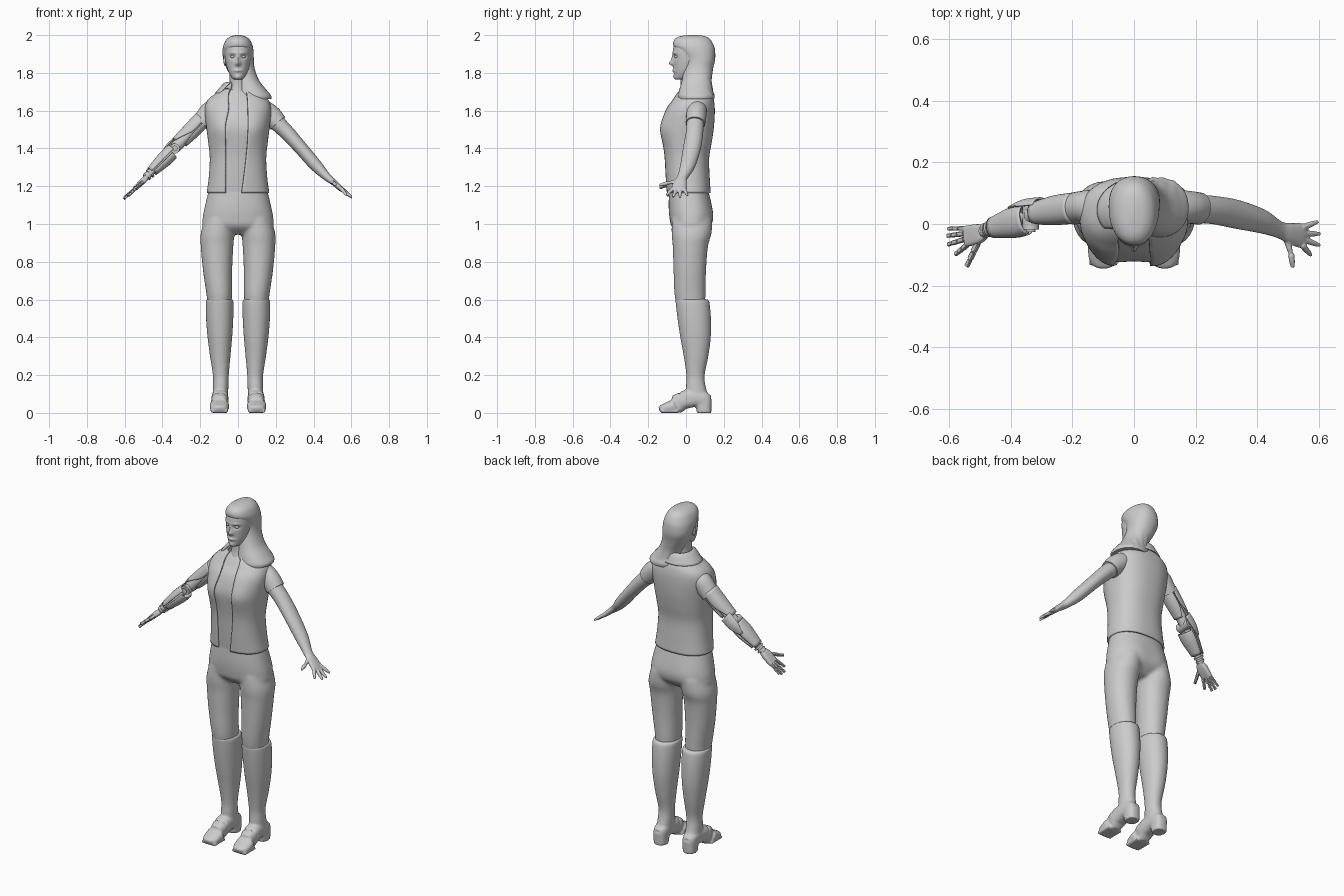
import bpy, bmesh, math
from mathutils import Vector

TAU = 2 * math.pi


def R(z, rx, yf, yb, cx=0, *extra):
    """Horizontal ring from front/back extents."""
    return (cx, (yf + yb) / 2, z, rx, (yb - yf) / 2) + extra


def spow(v, p):
    return math.copysign(abs(v) ** p, v)


def resample(rings, sub):
    out, last = [], len(rings) - 1
    for i in range(last):
        a, b, c, d = (rings[max(0, min(last, k))] for k in (i - 1, i, i + 1, i + 2))
        for s in range(sub):
            t = s / sub
            out.append([0.5 * (2 * q + (r - p) * t + (2 * p - 5 * q + 4 * r - w) * t * t
                        + (3 * q - p - 3 * r + w) * t ** 3) for p, q, r, w in zip(a, b, c, d)])
    return out + [list(rings[-1])]


def loft(bm, rings, n=32, e=2.0, sub=6, level=False):
    """Skin (x, y, z, a, b[, t0, t1]) rings; t0..t1 leaves an open arc."""
    S = resample(rings, sub)
    P = [Vector(s[:3]) for s in S]
    arc, rows = len(S[0]) > 5, []
    for i, s in enumerate(S):
        u, v = Vector((1, 0, 0)), Vector((0, 1, 0))
        if not level:
            t = (P[min(i + 1, len(P) - 1)] - P[max(i - 1, 0)]).normalized()
            ref = u if abs(t.y) > 0.9 else v
            u = (ref - t * ref.dot(t)).normalized()
            v = t.cross(u)
        t0, t1 = s[5:7] if arc else (0, TAU)
        row = []
        for k in range(n + (1 if arc else 0)):
            a = t0 + (t1 - t0) * k / n
            row.append(bm.verts.new(P[i] + u * s[3] * spow(math.sin(a), 2 / e)
                                    - v * s[4] * spow(math.cos(a), 2 / e)))
        rows.append(row)
    m = len(rows[0])
    for r0, r1 in zip(rows, rows[1:]):
        for k in range(m if not arc else m - 1):
            bm.faces.new((r0[k], r0[(k + 1) % m], r1[(k + 1) % m], r1[k]))
    if not arc:
        bm.faces.new(rows[0][::-1])
        bm.faces.new(rows[-1])


def rod(bm, p, q, a, b=None, e=2.0, n=16):
    loft(bm, [(*p, a, b or a), (*q, a, b or a)], n, e, 1)


def ball(bm, c, r):
    res = bmesh.ops.create_uvsphere(bm, u_segments=20, v_segments=12, radius=1)
    for v in res['verts']:
        v.co = Vector([c[i] + v.co[i] * r[i] for i in range(3)])


def bump(bm, c, r, d):
    for v in bm.verts:
        q = sum(((v.co[i] - c[i]) / r[i]) ** 2 for i in range(3))
        v.co += Vector(d) * math.exp(-q)


def finish(name, bm, voxel=0, smooth=0, thick=0, mirror=False, angle=40):
    bmesh.ops.recalc_face_normals(bm, faces=bm.faces[:])
    me = bpy.data.meshes.new(name)
    bm.to_mesh(me)
    bm.free()
    ob = bpy.data.objects.new(name, me)
    bpy.context.collection.objects.link(ob)
    bpy.ops.object.select_all(action='DESELECT')
    ob.select_set(True)
    bpy.context.view_layer.objects.active = ob
    bpy.ops.object.shade_smooth_by_angle(angle=math.radians(angle))
    if thick:
        md = ob.modifiers.new('thickness', 'SOLIDIFY')
        md.thickness, md.offset = thick, 0
    if voxel:
        md = ob.modifiers.new('blend', 'REMESH')
        md.mode, md.voxel_size, md.use_smooth_shade = 'VOXEL', voxel, True
    if smooth:
        md = ob.modifiers.new('soften', 'SMOOTH')
        md.factor, md.iterations = 0.5, smooth
    if mirror:
        ob.modifiers.new('mirror', 'MIRROR')
    return ob


# head: skull loft with sculpted face
bm = bmesh.new()
loft(bm, [R(1.765, .015, -.052, -.01), R(1.772, .03, -.06, .02), R(1.80, .048, -.064, .06),
          R(1.83, .059, -.066, .09), R(1.87, .067, -.068, .11), R(1.91, .070, -.07, .12),
          R(1.95, .066, -.06, .11), R(1.98, .04, -.02, .08)], 96, 2.1, 9, True)
bump(bm, (0, -.07, 1.868), (.010, .05, .024), (0, -.010, 0))
bump(bm, (0, -.07, 1.850), (.014, .05, .012), (0, -.018, 0))
bump(bm, (0, -.07, 1.812), (.022, .05, .008), (0, -.008, 0))
bump(bm, (0, -.06, 1.778), (.02, .05, .012), (0, -.006, 0))
for s in (-1, 1):
    bump(bm, (s * .029, -.065, 1.886), (.017, .05, .011), (0, .011, 0))
    bump(bm, (s * .03, -.06, 1.906), (.022, .05, .007), (0, -.004, 0))
    ball(bm, (s * .028, -.049, 1.886), (.012, .012, .009))
ball(bm, (-.069, .022, 1.865), (.008, .016, .028))
finish('head', bm)

# neck
bm = bmesh.new()
loft(bm, [R(1.64, .075, -.06, .10), R(1.70, .052, -.035, .09), R(1.75, .044, -.028, .085),
          R(1.82, .046, -.03, .09)], level=True)
finish('neck', bm)

# hair swept over one shoulder
bm = bmesh.new()
loft(bm, [R(2.0, .012, .015, .06), R(1.993, .04, -.035, .105), R(1.975, .063, -.062, .13),
          R(1.945, .077, -.067, .147), R(1.915, .082, -.045, .154), R(1.87, .081, -.012, .154, .003),
          R(1.82, .074, -.012, .143, .015), R(1.76, .070, -.022, .135, .042),
          R(1.71, .085, -.036, .14, .066), R(1.68, .10, -.043, .149, .075),
          R(1.662, .096, -.04, .147, .08)], 48, 2.2, 6, True)
for v in bm.verts:
    if v.co.z < 1.76:
        v.co.z += .10 * max(0, .05 - v.co.x) * (1.76 - v.co.z) / .1
for s in range(5):
    bump(bm, (.13 - s * .035, .14, 1.70), (.008, .05, .07), (0, .004, 0))
finish('hair', bm, angle=60)

# torso profile shared by shirt and open vest
profile = [(1.165, .160, -.096, .125), (1.25, .149, -.103, .120), (1.35, .144, -.110, .117),
           (1.44, .153, -.120, .132), (1.52, .163, -.122, .143), (1.60, .170, -.104, .147),
           (1.65, .158, -.072, .143), (1.685, .118, -.05, .132), (1.712, .075, -.03, .11)]


def bust(bm):
    for s in (-1, 1):
        bump(bm, (s * .09, -.12, 1.505), (.065, .09, .07), (0, -.017, 0))


bm = bmesh.new()
loft(bm, [R(z, rx - .008, yf + .007, yb - .008) for z, rx, yf, yb in profile], 48, 2.4, 5, True)
bust(bm)
finish('shirt', bm)

bm = bmesh.new()
rings = []
for i, (z, rx, yf, yb) in enumerate(profile):
    right, left = (.018, .03, .042, .05, .052, .052, .05, .047, .04)[i], .066 if z < 1.6 else .05
    left = min(left, .04 if i == 8 else left)
    t0, t1 = (math.asin((x / rx) ** 1.2) for x in (right, left))
    rings.append(R(z, rx, yf, yb, 0, t0, TAU - t1))
loft(bm, rings, 72, 2.4, 5, True)
bust(bm)
finish('vest', bm, thick=.011)

# folded vest collar
bm = bmesh.new()
loft(bm, [(0, .045, 1.70, .070, .080, .6, TAU - .6), (0, .045, 1.745, .060, .068, .6, TAU - .6),
          (0, .045, 1.738, .078, .080, .75, TAU - .75), (0, .045, 1.692, .118, .098, .95, TAU - .95)],
     40, 2, 4, True)
finish('collar', bm, thick=.007)

# short sleeves
for name, s, k in (('left_sleeve', 1, 1), ('right_sleeve', -1, .93)):
    bm = bmesh.new()
    loft(bm, [(s * .10, .055, 1.615, .050, .045), (s * .14, .056, 1.60, .054, .054),
              (s * .18 * k, .054, 1.567, .053, .056), (s * .212 * k, .05, 1.533, .052, .050)])
    finish(name, bm)

# trousers
bm = bmesh.new()
loft(bm, [R(1.20, .150, -.088, .113), R(1.10, .174, -.092, .135), R(1.03, .187, -.087, .140),
          R(.985, .18, -.075, .125), R(.945, .08, -.03, .08)], 48, 2.3, 6, True)
for s in (-1, 1):
    loft(bm, [R(1.03, .08, -.075, .13, s * .095), R(.95, .089, -.076, .133, s * .108),
              R(.88, .086, -.070, .116, s * .111), R(.75, .077, -.066, .106, s * .108),
              R(.62, .067, -.060, .103, s * .099), R(.54, .06, -.04, .10, s * .098)], 40, 2.1, 6, True)
    bump(bm, (s * .085, .14, 1.03), (.07, .08, .07), (0, .008, 0))
finish('trousers', bm, .009, 5)

# tall boots with heels
bm = bmesh.new()
loft(bm, [R(.602, .067, -.055, .112, .097), R(.585, .073, -.055, .124, .097),
          R(.50, .072, -.045, .132, .097), R(.40, .065, -.03, .131, .096),
          R(.30, .054, -.012, .118, .094), R(.20, .042, .002, .099, .091),
          R(.14, .041, .0, .104, .092), R(.07, .041, -.005, .125, .094)], 40, 2.1, 6, True)
loft(bm, [(.095, .128, .065, .028, .026), (.095, .10, .07, .04, .04), (.095, .05, .078, .043, .046),
          (.096, -.01, .068, .046, .048), (.098, -.06, .040, .051, .036), (.099, -.11, .026, .048, .025),
          (.099, -.135, .022, .034, .017), (.099, -.143, .02, .012, .009)], 32, 2.6)
loft(bm, [R(0, .037, .058, .134, .095), R(.07, .040, .045, .136, .095)], 32, 2.6, 1, True)
rod(bm, (.099, -.04, .009), (.099, -.135, .009), .046, .009, 4)
finish('boots', bm, .006, 3, mirror=True)

# natural left arm and hand
bm = bmesh.new()
loft(bm, [(.15, .055, 1.59, .045, .047), (.20, .05, 1.542, .046, .044), (.26, .045, 1.483, .046, .040),
          (.33, .032, 1.405, .047, .036), (.41, .01, 1.313, .040, .033), (.47, -.018, 1.25, .028, .022),
          (.505, -.03, 1.222, .034, .017), (.54, -.037, 1.190, .041, .014), (.555, -.04, 1.177, .036, .010)])
fingers = [((.545, -.068, 1.19), (.575, -.103, 1.152)), ((.55, -.050, 1.182), (.603, -.070, 1.142)),
           ((.55, -.031, 1.182), (.604, -.032, 1.139)), ((.545, -.012, 1.19), (.597, .008, 1.15))]
for p, q in fingers + [((.495, -.05, 1.225), (.512, -.105, 1.215)), ((.51, -.10, 1.216), (.515, -.142, 1.205))]:
    p, q = Vector(p), Vector(q)
    loft(bm, [(*p, .011, .011), (*p.lerp(q, .55), .0095, .0095), (*q, .006, .006)], 14, sub=4)
finish('left_arm', bm, .004, 4)

# mechanical right arm: inner struts and joints
bm = bmesh.new()
rod(bm, (-.14, .055, 1.60), (-.335, .028, 1.403), .030)
rod(bm, (-.335, .028, 1.403), (-.49, -.025, 1.245), .019)
rod(bm, (-.335, -.018, 1.400), (-.335, .070, 1.400), .027, n=24)
rod(bm, (-.335, -.026, 1.400), (-.335, .078, 1.400), .015, n=24)
for x, y, z, r in ((-.462, -.014, 1.272, .027), (-.476, -.019, 1.257, .024)):
    rod(bm, (x, y, z), (x - .007, y - .002, z - .007), r, n=24)
finish('arm_joints', bm, angle=30)

# mechanical arm armour plates
plates = {
    'upper_arm_outer_plate': [(-.19, .052, 1.552, .047, .044, -1.7, 1.7), (-.25, .045, 1.49, .045, .043, -1.7, 1.7),
                              (-.315, .034, 1.424, .036, .040, -.9, .9)],
    'upper_arm_inner_plate': [(-.18, .052, 1.56, .043, .042, 1.9, 4.4), (-.25, .045, 1.49, .042, .041, 1.9, 4.4),
                              (-.30, .036, 1.44, .036, .036, 2.3, 4.0)],
    'elbow_guard': [(-.30, .038, 1.435, .046, .044, .5, 2.0), (-.345, .028, 1.395, .050, .046, .6, 1.9),
                    (-.385, .012, 1.355, .046, .042, 1.1, 1.5)],
    'forearm_outer_plate': [(-.345, .018, 1.388, .047, .036, -1.5, 1.5), (-.39, .005, 1.343, .047, .037, -1.5, 1.5),
                            (-.458, -.012, 1.276, .030, .026, -1.5, 1.5)],
    'forearm_inner_plate': [(-.355, .012, 1.378, .046, .038, 1.7, 4.6), (-.39, .004, 1.343, .046, .038, 1.7, 4.6),
                            (-.452, -.011, 1.282, .030, .026, 1.7, 4.6)],
}
for name, rings in plates.items():
    bm = bmesh.new()
    loft(bm, rings, 20, 2.3, 4)
    finish(name, bm, thick=.007, angle=30)

# mechanical hand: palm block and jointed fingers
bm = bmesh.new()
loft(bm, [(-.485, -.026, 1.245, .022, .013), (-.505, -.032, 1.226, .032, .016),
          (-.545, -.040, 1.187, .034, .012)], 24, 4, 2)
digits = [((-.54, -.067, 1.192), (-.578, -.098, 1.150), .0085), ((-.548, -.049, 1.183), (-.602, -.066, 1.135), .0085),
          ((-.548, -.031, 1.183), (-.604, -.038, 1.133), .0085), ((-.543, -.014, 1.19), (-.602, -.015, 1.142), .0075),
          ((-.505, -.058, 1.222), (-.542, -.137, 1.192), .0095)]
for p, q, r in digits:
    p, q = Vector(p), Vector(q)
    rod(bm, p, q, r * .55, n=8)
    ball(bm, p, (r, r, r))
    for a, b, k in ((.06, .38, 1), (.44, .70, .92), (.75, 1, .8)):
        rod(bm, p.lerp(q, a), p.lerp(q, b), r * k, r * k, 3, 12)
finish('mechanical_hand', bm, angle=30)
